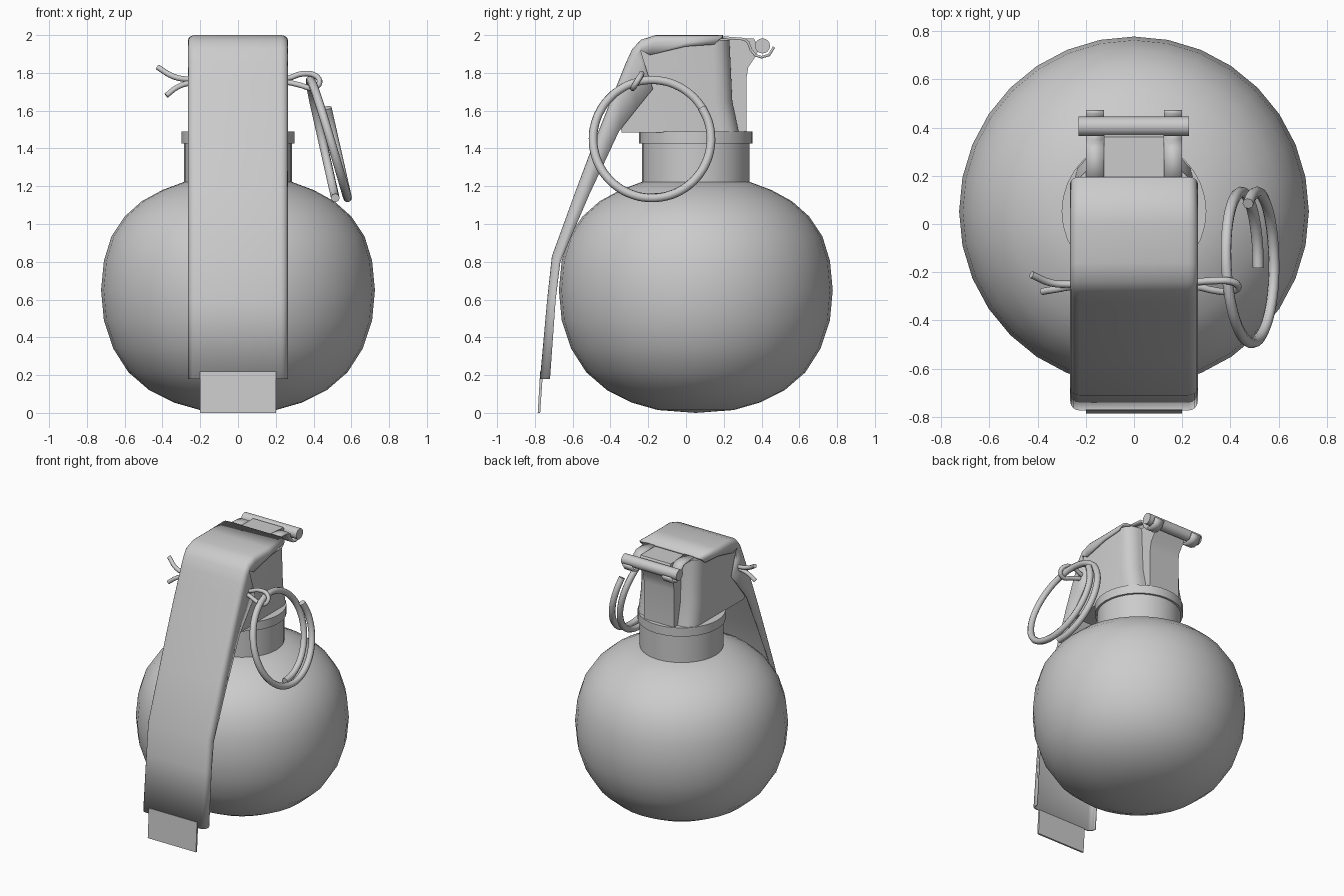
import bpy, bmesh, math
from mathutils import Vector

if "Cube" in bpy.data.objects:
    bpy.data.objects.remove(bpy.data.objects["Cube"])


def finish(name, bm, smooth=35, fix=True):
    if fix:
        bmesh.ops.recalc_face_normals(bm, faces=bm.faces)
    me = bpy.data.meshes.new(name)
    bm.to_mesh(me)
    bm.free()
    ob = bpy.data.objects.new(name, me)
    bpy.context.collection.objects.link(ob)
    if smooth:
        bpy.ops.object.select_all(action='DESELECT')
        ob.select_set(True)
        bpy.context.view_layer.objects.active = ob
        bpy.ops.object.shade_smooth_by_angle(angle=math.radians(smooth))
    return ob


def lathe(name, profile, sides, cy=0.052):
    """Revolve (radius, z) points around the vertical axis at y = cy."""
    bm = bmesh.new()
    vs = [bm.verts.new((r, cy, z)) for r, z in profile]
    es = [bm.edges.new(p) for p in zip(vs, vs[1:])]
    bmesh.ops.spin(bm, geom=vs + es, cent=(0, cy, 0), axis=(0, 0, 1),
                   angle=2 * math.pi, steps=sides)
    bmesh.ops.remove_doubles(bm, verts=bm.verts, dist=1e-4)
    return finish(name, bm)


def prism(name, pts, x0, x1, bevel=None):
    """Extrude a (y, z) polygon from x0 to x1."""
    bm = bmesh.new()
    f = bm.faces.new([bm.verts.new((x0, y, z)) for y, z in pts])
    ext = bmesh.ops.extrude_face_region(bm, geom=[f])['geom']
    bmesh.ops.translate(bm, vec=(x1 - x0, 0, 0),
                        verts=[v for v in ext if isinstance(v, bmesh.types.BMVert)])
    if bevel:
        edges = [e for e in bm.edges if all(v.co.y > 0.2 for v in e.verts)
                 and abs(e.verts[0].co.x - e.verts[1].co.x) < 1e-4]
        bmesh.ops.bevel(bm, geom=edges, offset=bevel, segments=3, profile=0.5,
                        affect='EDGES')
    return finish(name, bm)


def sheet(name, rows, thick):
    """Skin rows of points, then thicken inward."""
    bm = bmesh.new()
    g = [[bm.verts.new(p) for p in r] for r in rows]
    for a, b in zip(g, g[1:]):
        for j in range(len(a) - 1):
            bm.faces.new((a[j], b[j], b[j + 1], a[j + 1]))
    ob = finish(name, bm, fix=False)
    m = ob.modifiers.new("thickness", 'SOLIDIFY')
    m.thickness, m.offset = thick, -1
    return ob


def wire(name, pts, radius):
    cu = bpy.data.curves.new(name, 'CURVE')
    cu.dimensions = '3D'
    cu.bevel_depth, cu.bevel_resolution = radius, 2
    cu.resolution_u, cu.use_fill_caps = 4, True
    sp = cu.splines.new('BEZIER')
    sp.bezier_points.add(len(pts) - 1)
    for b, p in zip(sp.bezier_points, pts):
        b.co = p
        b.handle_left_type = b.handle_right_type = 'AUTO'
    ob = bpy.data.objects.new(name, cu)
    bpy.context.collection.objects.link(ob)


# Round body
lathe("body", [(0, 0), (0.2, 0.015), (0.34, 0.055), (0.47, 0.12), (0.58, 0.215),
               (0.66, 0.34), (0.71, 0.49), (0.725, 0.65), (0.71, 0.805), (0.67, 0.935),
               (0.6, 1.04), (0.51, 1.12), (0.4, 1.18), (0.28, 1.225), (0, 1.23)], 32)

# Neck with collar
lathe("neck", [(0, 1.18), (0.285, 1.18), (0.285, 1.425), (0.3, 1.425),
               (0.3, 1.49), (0, 1.49)], 32)

# Fuse head under the lever, with rounded rear corners
prism("fuse_head", [(-0.34, 1.485), (0.28, 1.485), (0.245, 1.65), (0.23, 1.975),
                    (-0.16, 1.975), (-0.23, 1.945), (-0.29, 1.84), (-0.37, 1.63)],
      -0.245, 0.245, bevel=0.09)

# Rear spine that flares out to the hinge
prism("hinge_spine", [(0.1, 1.485), (0.32, 1.485), (0.32, 1.77), (0.33, 1.83),
                      (0.37, 1.89), (0.385, 1.93), (0.36, 1.982), (0.1, 1.982)],
      -0.125, 0.125)

# Safety lever: (outer, inner) edge stations in the side view
stations = [((0.195, 2.0), (0.15, 1.95)), ((0, 2.0), (0, 1.94)),
            ((-0.16, 2.0), (-0.19, 1.895)), ((-0.24, 1.975), (-0.24, 1.92)),
            ((-0.285, 1.925), (-0.21, 1.82)), ((-0.32, 1.85), (-0.175, 1.715)),
            ((-0.36, 1.75), (-0.26, 1.61)), ((-0.42, 1.6), (-0.355, 1.49)),
            ((-0.5, 1.4), (-0.43, 1.33)), ((-0.575, 1.2), (-0.51, 1.16)),
            ((-0.71, 0.83), (-0.665, 0.8)), ((-0.735, 0.6), (-0.69, 0.6)),
            ((-0.773, 0.18), (-0.72, 0.18))]
W, R = 0.265, 0.04
rows = []
for o, i in stations:
    o, i = Vector((0, *o)), Vector((0, *i))
    u = (i - o).normalized()
    half = [(W, i), (W, o + u * R), (W - 0.1 * R, o + u * 0.55 * R),
            (W - 0.3 * R, o + u * 0.28 * R), (W - 0.6 * R, o + u * 0.08 * R), (W - R, o)]
    rows.append([(-x, p.y, p.z) for x, p in half] +
                [(x, p.y, p.z) for x, p in reversed(half)])
sheet("safety_lever", rows, 0.014)

# Narrow tab at the lever's lower end
prism("lever_tab", [(-0.772, 0.22), (-0.785, 0), (-0.772, 0), (-0.757, 0.22)], -0.2, 0.2)

# Lever hooks curling under the hinge rod
hook = [(0.18, 1.995), (0.31, 1.985), (0.335, 1.965), (0.35, 1.925), (0.37, 1.9),
        (0.4, 1.89), (0.435, 1.9), (0.46, 1.94)]
for side, x0 in (("left", -0.2), ("right", 0.125)):
    sheet("lever_hook_" + side,
          [[(x0 + 0.075, y, z), (x0, y, z)] for y, z in hook], 0.014)

# Hinge rod
prism("hinge_rod", [(0.405 + 0.04 * math.cos(a * math.pi / 8),
                     1.943 + 0.04 * math.sin(a * math.pi / 8)) for a in range(16)],
      -0.23, 0.228)

# Cotter pin: looped eye on the right, splayed legs on the left
wire("cotter_pin", [(-0.425, -0.21, 1.83), (-0.34, -0.245, 1.78), (-0.26, -0.25, 1.765),
                    (0.26, -0.24, 1.77), (0.34, -0.235, 1.795), (0.41, -0.24, 1.785),
                    (0.432, -0.262, 1.75), (0.4, -0.28, 1.72), (0.33, -0.275, 1.735),
                    (0.26, -0.26, 1.75), (-0.26, -0.26, 1.745), (-0.32, -0.27, 1.725),
                    (-0.38, -0.28, 1.68)], 0.015)

# Split pull ring, about one and a third turns of a tilted spiral
ring = []
N = 34
for k in range(N + 1):
    a = k / N * math.radians(360 + 122)
    z = 1.45 - 0.312 * math.cos(a)
    t = min(max((a - math.pi * 0.7) / (math.pi * 1.3), 0), 1)
    shift = -0.03 + 0.065 * t * t * (3 - 2 * t)
    ring.append((0.405 + (1.76 - z) * 0.225 + shift, -0.18 + 0.312 * math.sin(a), z))
wire("pull_ring", ring, 0.023)
